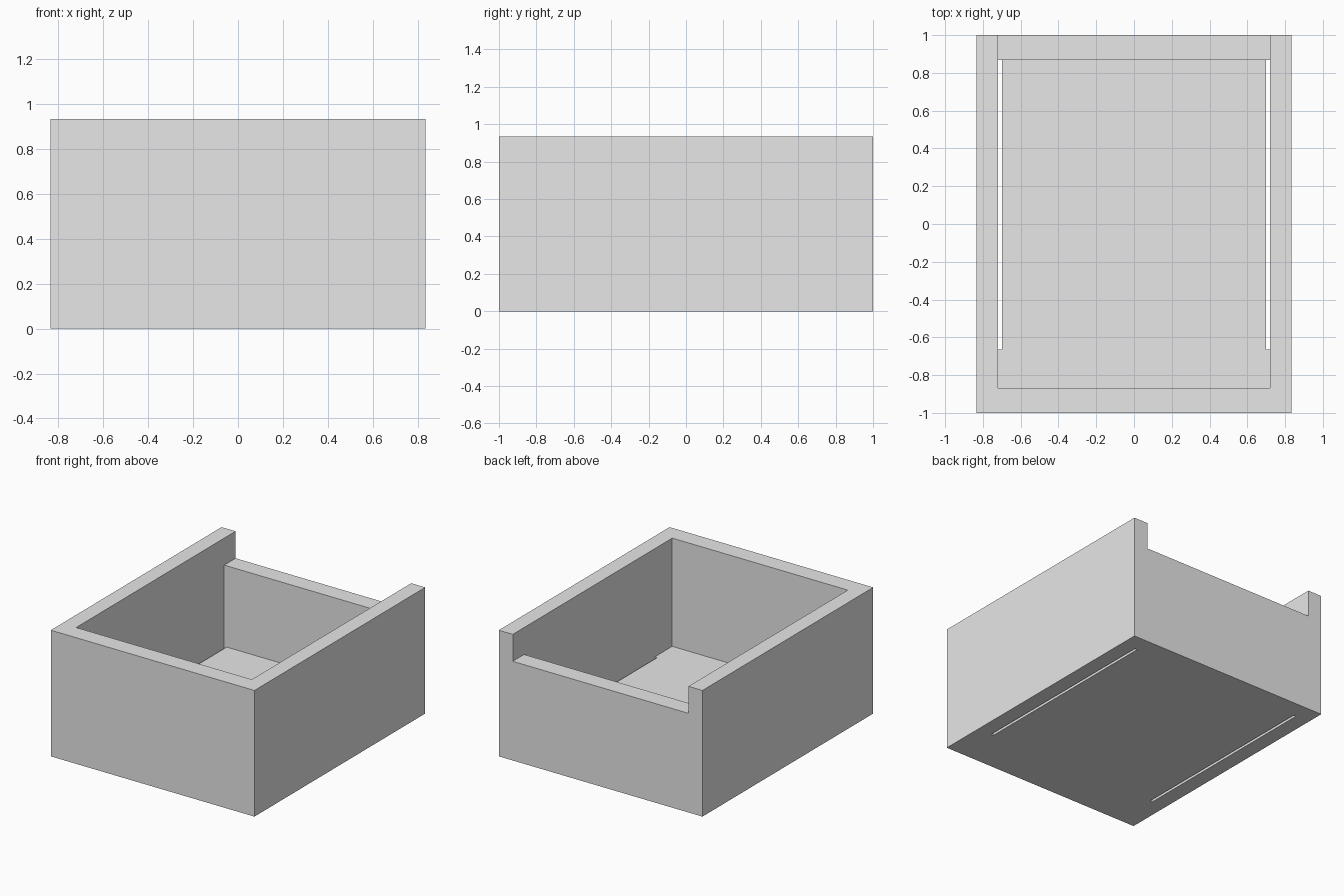
import bpy
import bmesh

cube = bpy.data.objects.get("Cube")
if cube:
    bpy.data.objects.remove(cube, do_unlink=True)

GREY = (0.8, 0.8, 0.8, 1.0)
grey = bpy.data.materials.new("light_grey")
grey.use_nodes = True
grey.diffuse_color = GREY
grey.node_tree.nodes["Principled BSDF"].inputs["Base Color"].default_value = GREY

# Overall and inner dimensions
HALF_X, HALF_Y, HEIGHT = 0.835, 1.0, 0.935
IN_X, IN_Y = 0.72, 0.867
FLOOR, BACK_TOP = 0.133, 0.735
SLOT_X, SLOT_FRONT = 0.70, -0.665


def box(name, low, high):
    """Axis-aligned box between two corners."""
    bm = bmesh.new()
    bmesh.ops.create_cube(bm, size=1)
    for v in bm.verts:
        v.co = [high[i] if v.co[i] > 0 else low[i] for i in range(3)]
    mesh = bpy.data.meshes.new(name)
    bm.to_mesh(mesh)
    bm.free()
    mesh.materials.append(grey)
    obj = bpy.data.objects.new(name, mesh)
    bpy.context.collection.objects.link(obj)
    return obj


def cut(target, name, low, high):
    """Subtract a hidden box from the target."""
    cutter = box(name, low, high)
    cutter.hide_render = True
    cutter.hide_viewport = True
    cutter.display_type = 'WIRE'
    mod = target.modifiers.new(name, 'BOOLEAN')
    mod.operation = 'DIFFERENCE'
    mod.solver = 'EXACT'
    mod.object = cutter
    bpy.context.view_layer.update()
    depsgraph = bpy.context.evaluated_depsgraph_get()
    result = bpy.data.meshes.new_from_object(target.evaluated_get(depsgraph))
    target.modifiers.clear()
    target.data = result
    bpy.data.objects.remove(cutter, do_unlink=True)


# Open tray: solid block, hollowed out
tray = box("tray", (-HALF_X, -HALF_Y, 0), (HALF_X, HALF_Y, HEIGHT))
cut(tray, "cavity", (-IN_X, -IN_Y, FLOOR), (IN_X, IN_Y, HEIGHT + 1))

# Lowered back wall between the side walls
cut(tray, "back_notch", (-IN_X, IN_Y - 0.1, BACK_TOP), (IN_X, HALF_Y + 1, HEIGHT + 1))

# Long slots through the floor beside each side wall
for side, x0, x1 in (("right", -IN_X, -SLOT_X), ("left", SLOT_X, IN_X)):
    cut(tray, side + "_slot", (x0, SLOT_FRONT, -1), (x1, IN_Y, FLOOR + 0.1))
